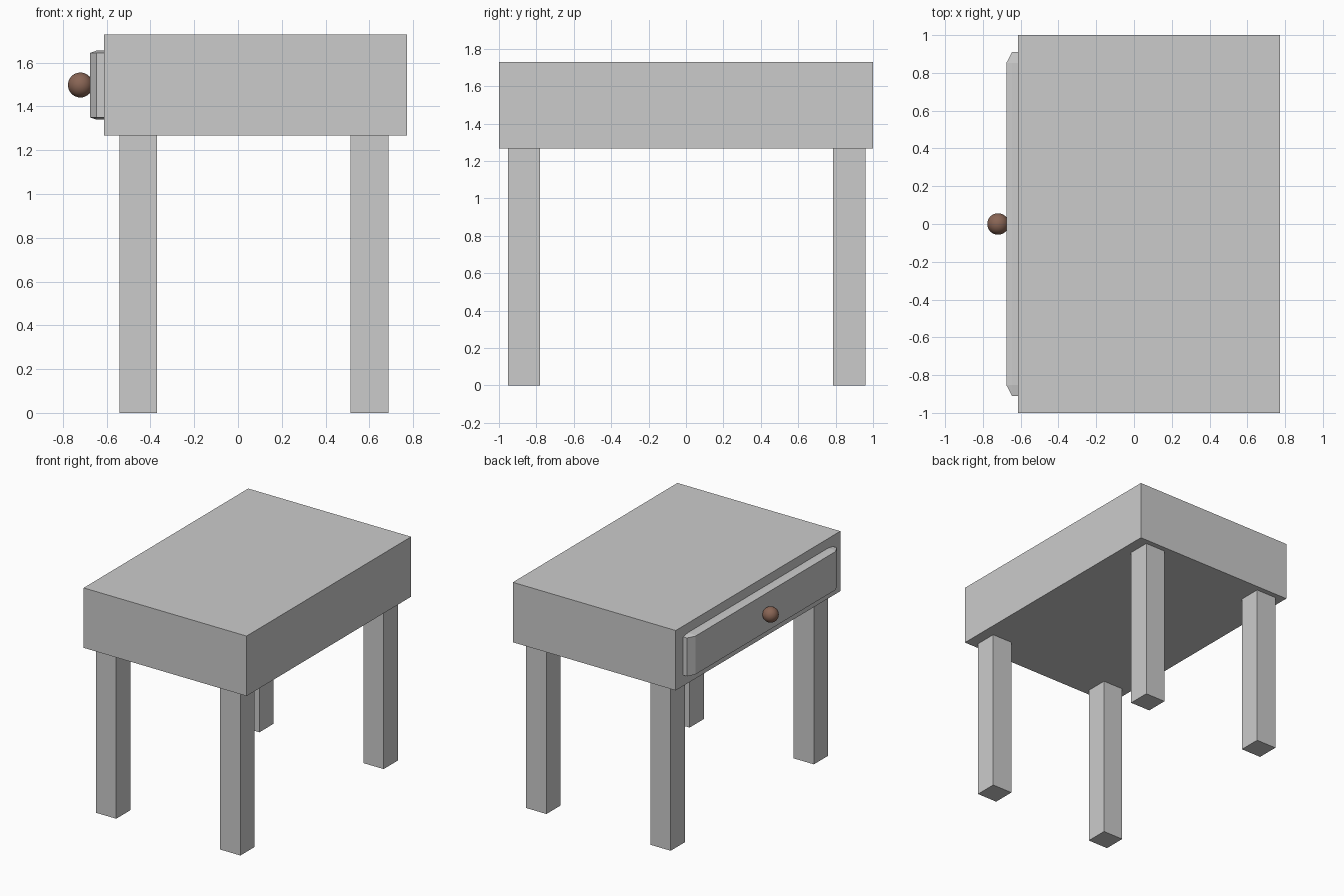
import bpy
import bmesh

if "Cube" in bpy.data.objects:
    bpy.data.objects.remove(bpy.data.objects["Cube"])


def box(name, x, y, z, bevel=0.0):
    """Box from min/max ranges; the bevel is a fraction of each dimension."""
    bm = bmesh.new()
    bmesh.ops.create_cube(bm, size=1)
    if bevel:
        bmesh.ops.bevel(bm, geom=bm.edges[:], offset=bevel, segments=1,
                        affect='EDGES', profile=0.5)
    size = [r[1] - r[0] for r in (x, y, z)]
    bmesh.ops.scale(bm, vec=size, verts=bm.verts)
    mesh = bpy.data.meshes.new(name)
    bm.to_mesh(mesh)
    bm.free()
    obj = bpy.data.objects.new(name, mesh)
    obj.location = [(r[0] + r[1]) / 2 for r in (x, y, z)]
    bpy.context.collection.objects.link(obj)
    return obj


# Table body
box("table_body", (-0.613, 0.773), (-1.0, 1.0), (1.267, 1.728))

# Four square legs
for x_name, x in (("left", (-0.542, -0.369)), ("right", (0.515, 0.688))):
    for y_name, y in (("front", (-0.953, -0.78)), ("back", (0.787, 0.96))):
        box(f"{y_name}_{x_name}_leg", x, y, (0.0, 1.267))

# Drawer with chamfered edges, pushed into the body
box("drawer", (-0.676, 0.25), (-0.91, 0.91), (1.34, 1.655), bevel=0.032)

# Round drawer knob
bpy.ops.mesh.primitive_uv_sphere_add(segments=32, ring_count=16, radius=0.057,
                                     location=(-0.72, 0.0, 1.498))
knob = bpy.context.object
knob.name = "drawer_knob"
bpy.ops.object.shade_smooth()
wood = bpy.data.materials.new("brown_wood")
wood.diffuse_color = (0.25, 0.13, 0.09, 1.0)
wood.use_nodes = True
wood.node_tree.nodes["Principled BSDF"].inputs["Base Color"].default_value = wood.diffuse_color
knob.data.materials.append(wood)
